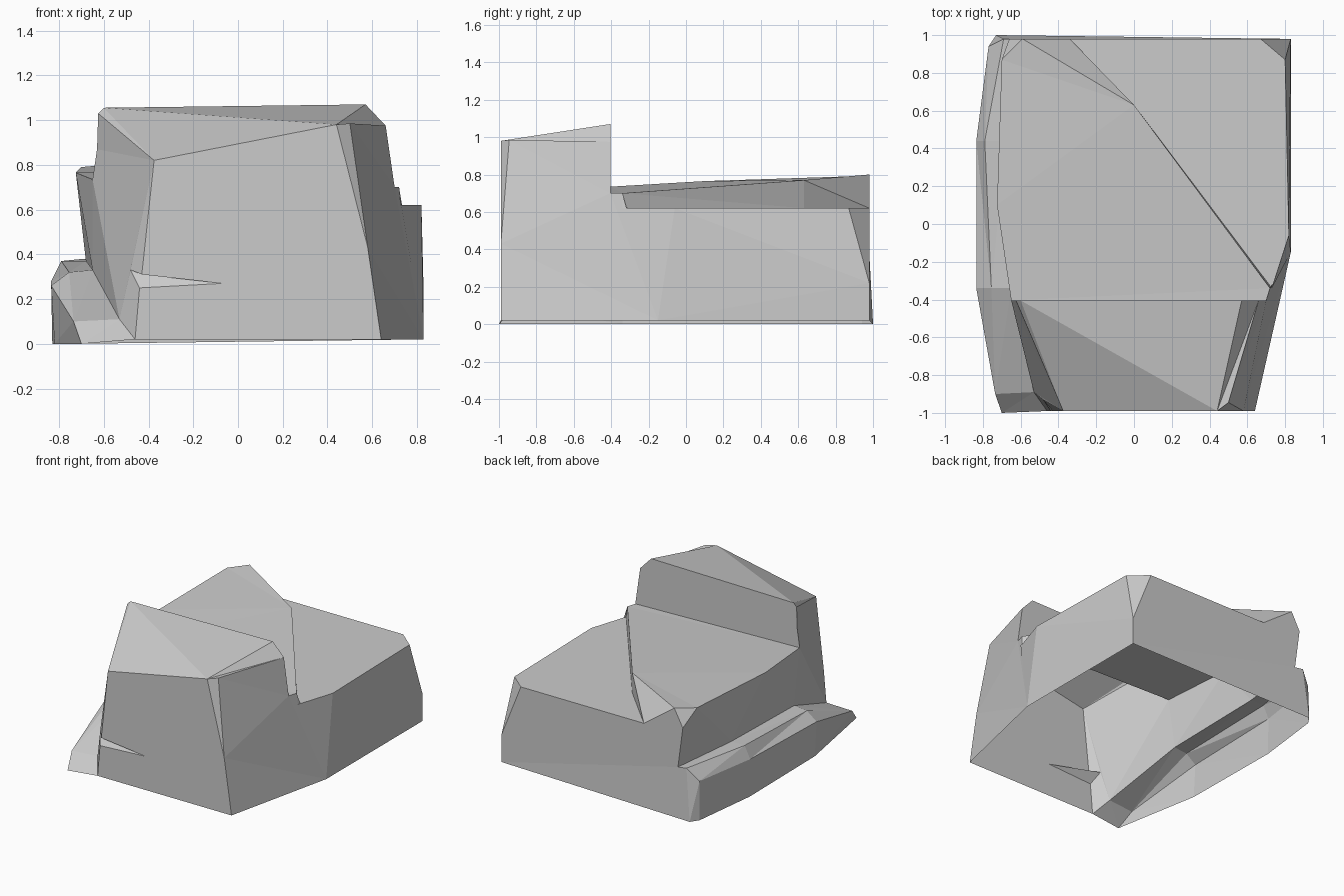
import bpy
import bmesh
from mathutils import Vector

cube = bpy.data.objects.get("Cube")
if cube:
    bpy.data.objects.remove(cube, do_unlink=True)

# Shared levels of the rock
FRONT, STEP, NOTCH, BACK = -.99, -.405, -.34, .98
BASE, TERRACE, LEDGE = .02, .62, .37

stone = bpy.data.materials.new("grey_stone")
stone.use_nodes = True
grey = (.6, .6, .6, 1)
stone.diffuse_color = grey
stone.node_tree.nodes["Principled BSDF"].inputs["Base Color"].default_value = grey


def strip(row_a, row_b):
    """Panels that bridge two rows of corners."""
    return [(row_a[i], row_a[i + 1], row_b[i + 1], row_b[i])
            for i in range(len(row_a) - 1)]


def fan(centre, *rim):
    """Triangles from one corner to each edge of a rim."""
    return [(centre, a, b) for a, b in zip(rim, rim[1:])]


def build(name, inside, panels):
    """Open shell of flat panels, all facing away from the inside point."""
    bm = bmesh.new()
    for panel in panels:
        face = bm.faces.new([bm.verts.new(corner) for corner in panel])
        face.normal_update()
        if face.normal.dot(face.calc_center_median() - Vector(inside)) < 0:
            face.normal_flip()
    bmesh.ops.remove_doubles(bm, verts=bm.verts[:], dist=.0001)
    bmesh.ops.triangulate(bm, faces=bm.faces[:])
    mesh = bpy.data.meshes.new(name)
    bm.to_mesh(mesh)
    bm.free()
    mesh.materials.append(stone)
    obj = bpy.data.objects.new(name, mesh)
    bpy.context.collection.objects.link(obj)


# Corners where the parts meet
base_left = (-.46, FRONT, BASE)
base_right = (.64, FRONT, BASE)
bevel_foot = (.58, FRONT, .43)
bevel_top = (.5, -.945, .985)
shoulder = (.66, STEP, .975)
plateau_left = (-.65, STEP, .735)
plateau_right = (.7, STEP, .7)
ledge_joint = (-.53, -.89, .11)
wall_back = (-.62, BACK, LEDGE)
wall_mid = (-.68, .44, LEDGE)
wall_front = (-.65, NOTCH, .33)
ridge_start = (.72, NOTCH, .7)
ridge_end = (-.59, BACK, .8)
chip_foot = (-.66, BACK, .67)
riser_start = (.73, NOTCH, TERRACE)
riser_mid = (0, .63, TERRACE)
riser_end = (-.34, BACK, TERRACE)
crest_back = (-.69, BACK, .38)
foot_corner = (-.73, 1, 0)

# Tall block: front, crack, bevel, sloping top, left side, rear drop
top_right = (.44, FRONT, .98)
top_left = (-.375, FRONT, .82)
peak_right = (.57, STEP, 1.07)
peak_left = (-.6, STEP, 1.055)
brow = (-.625, STEP, 1.03)
cheek = (-.63, STEP, .87)
crack_end = (-.07, FRONT, .27)
crack_upper = (-.43, FRONT, .31)
crack_lower = (-.44, FRONT, .25)
crack_side = (-.48, -.93, .33)
build("front_block", (0, -.7, .5), [
    (base_left, base_right, bevel_foot, top_right, top_left,
     crack_upper, crack_end, crack_lower),
    (bevel_foot, bevel_top, top_right),
    (plateau_left, wall_front, ledge_joint),
    (top_left, crack_upper, crack_side, ledge_joint),
    (crack_side, crack_lower, base_left, ledge_joint),
    (peak_left, peak_right, shoulder, plateau_right, plateau_left, cheek, brow),
    *fan(crack_end, crack_upper, crack_side, crack_lower),
    *fan(top_right, bevel_top, shoulder, peak_right, peak_left, top_left),
    *fan(top_left, peak_left, brow, cheek, plateau_left, ledge_joint),
])

# Raised plateau with its left wall and diagonal riser
ridge_mid = (0, .63, .77)
rim_back = (-.7, .87, .79)
rim_mid = (-.725, .1, .765)
build("rear_plateau", (-.3, .1, .5), [
    (plateau_left, plateau_right, ridge_start, ridge_mid,
     ridge_end, rim_back, rim_mid),
    (ridge_end, rim_back, chip_foot),
    (rim_back, chip_foot, wall_back, wall_mid),
    *strip([ridge_start, ridge_mid], [riser_start, riser_mid]),
    *fan(riser_end, riser_mid, ridge_mid, ridge_end),
    *fan(rim_mid, rim_back, wall_mid, wall_front, plateau_left),
])

# Flat terrace with the right and back walls
terrace_back = (.67, BACK, TERRACE)
terrace_side = (.8, .87, TERRACE)
terrace_elbow = (.82, -.06, TERRACE)
corner_chip = (.83, BACK, .22)
corner_base = (.83, BACK, BASE)
elbow_base = (.83, -.15, BASE)
build("lower_terrace", (.2, 0, .3), [
    (riser_start, riser_mid, riser_end, terrace_back, terrace_side, terrace_elbow),
    (terrace_back, terrace_side, corner_chip),
    (terrace_elbow, terrace_side, corner_chip, corner_base, elbow_base),
    (bevel_top, shoulder, plateau_right, bevel_foot),
    (corner_base, corner_chip, terrace_back, riser_end, wall_back),
    (riser_end, ridge_end, chip_foot, wall_back),
    (corner_base, wall_back, crest_back, foot_corner),
    *fan(elbow_base, terrace_elbow, riser_start, ridge_start,
         plateau_right, bevel_foot, base_right),
])

# Low ledge: rows from the wall out to the ground, then the front ramp
wall = [wall_back, wall_mid, wall_front]
crest = [crest_back, (-.79, .44, LEDGE), (-.755, NOTCH, .32)]
edge = [(-.77, .94, .29), (-.835, .44, .28), (-.835, NOTCH, .26)]
foot = [(-.77, .94, 0), (-.83, .44, 0), (-.82, NOTCH, 0)]
toe_top = (-.735, -.9, .1)
toe = (-.7, -1, 0)
build("side_ledge", (-.68, .1, .05), [
    *strip(wall, crest),
    *strip(crest, edge),
    *strip(edge, foot),
    (crest[0], edge[0], foot[0], foot_corner),
    (edge[-1], toe_top, toe, foot[-1]),
    (edge[-1], crest[-1], wall_front, ledge_joint, toe_top),
    (toe_top, ledge_joint, base_left, toe),
])
